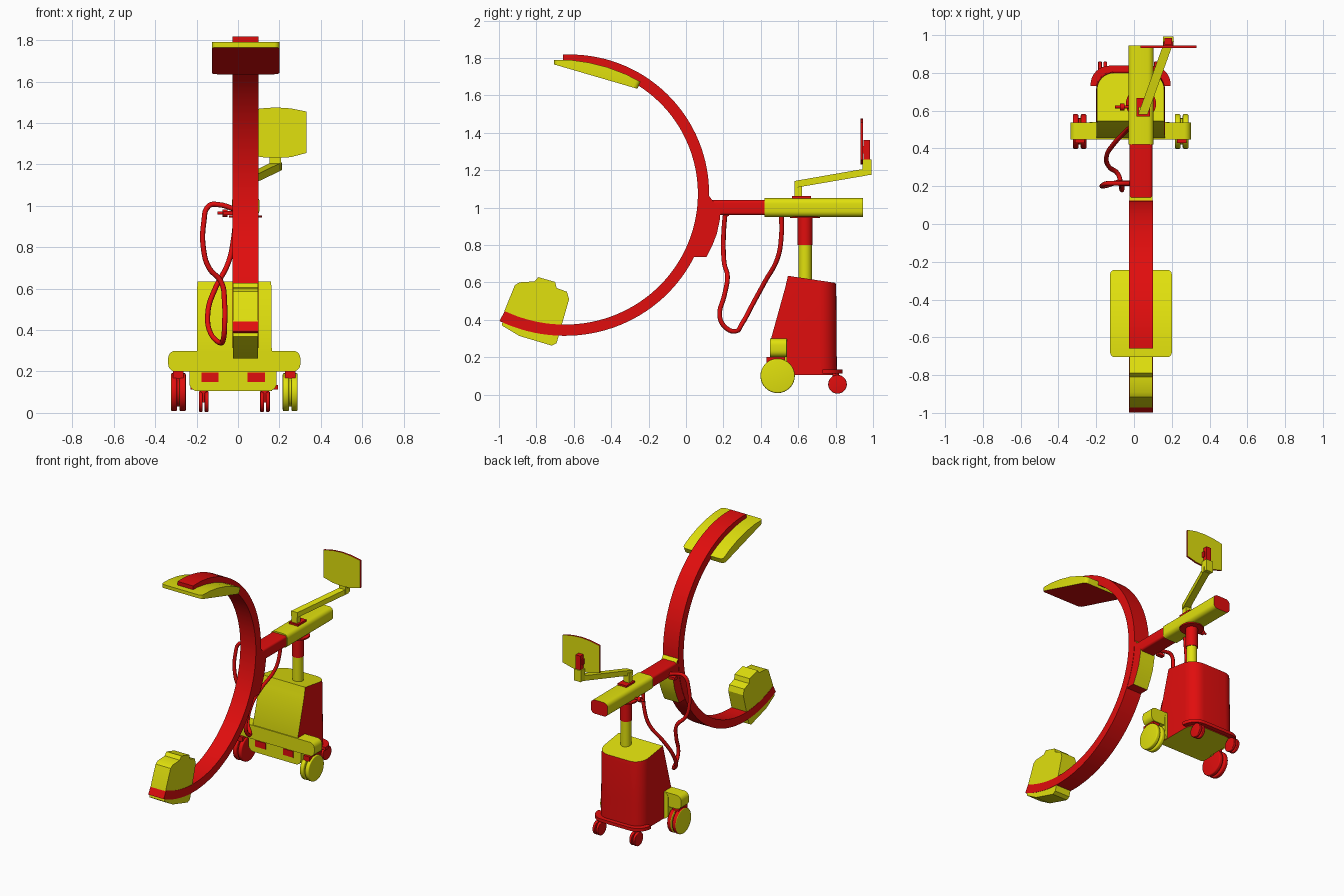
import bpy, bmesh
from math import sin, cos, pi, radians
from mathutils import Vector

cube = bpy.data.objects.get("Cube")
if cube:
    bpy.data.objects.remove(cube, do_unlink=True)


def material(name, colour):
    m = bpy.data.materials.new(name)
    m.use_nodes = True
    m.diffuse_color = colour
    m.node_tree.nodes["Principled BSDF"].inputs["Base Color"].default_value = colour
    return m


MATS = [material("signal red", (0.75, 0.004, 0.004, 1)),
        material("bright yellow", (0.75, 0.75, 0.004, 1))]
RED, YELLOW = 0, 1
MID = 0.037          # centre line of arm and column
BASE = -0.018        # centre line of the trolley


def finish(name, bm, colour=RED, rule=None):
    """Colour faces (rule maps a normal to a colour), shade and link."""
    bmesh.ops.recalc_face_normals(bm, faces=bm.faces)
    bm.normal_update()
    for f in bm.faces:
        f.material_index = rule(f.normal) if rule else colour
        f.smooth = True
    me = bpy.data.meshes.new(name)
    bm.to_mesh(me)
    bm.free()
    for m in MATS:
        me.materials.append(m)
    me.set_sharp_from_angle(angle=radians(32))
    ob = bpy.data.objects.new(name, me)
    bpy.context.collection.objects.link(ob)
    return ob


def loft(rings):
    bm = bmesh.new()
    loops = [[bm.verts.new(p) for p in ring] for ring in rings]
    for a, b in zip(loops, loops[1:]):
        for i in range(len(a)):
            j = (i + 1) % len(a)
            bm.faces.new((a[i], a[j], b[j], b[i]))
    bm.faces.new(loops[0])
    bm.faces.new(loops[-1])
    return bm


def prism(name, axis, pts, a, b, colour=RED, rule=None, bevel=None, r=0.01, shear=0):
    """Extrude a 2D outline along an axis, optionally rounding chosen edges."""
    place = {"x": lambda t, u, v: (t + shear * u, u, v),
             "y": lambda t, u, v: (u, t, v),
             "z": lambda t, u, v: (u, v, t)}[axis]
    bm = loft([[place(t, *p) for p in pts] for t in (a, b)])
    if bevel:
        edges = [e for e in bm.edges if bevel(e)]
        bmesh.ops.bevel(bm, geom=edges, offset=r, segments=4, profile=0.5, affect="EDGES")
    return finish(name, bm, colour, rule)


def rounded(u0, u1, v0, v1, r, n=5):
    pts = []
    for k, (u, v) in enumerate([(u1 - r, v1 - r), (u0 + r, v1 - r),
                                (u0 + r, v0 + r), (u1 - r, v0 + r)]):
        for i in range(n + 1):
            t = (k + i / n) * pi / 2
            pts.append((u + r * cos(t), v + r * sin(t)))
    return pts


def box(name, x0, x1, y0, y1, z0, z1, colour=RED):
    return prism(name, "z", [(x0, y0), (x1, y0), (x1, y1), (x0, y1)], z0, z1, colour)


def circle(u, v, r, n=32):
    return [(u + r * cos(2 * pi * i / n), v + r * sin(2 * pi * i / n)) for i in range(n)]


def disc(name, x, y, z, r, w, colour=RED, rule=None):
    rim = lambda e: abs(e.verts[0].co.x - e.verts[1].co.x) < 1e-5
    return prism(name, "x", circle(y, z, r), x - w / 2, x + w / 2, colour, rule, rim, w * 0.25)


# Large C-shaped arm, opening a little towards its lower end
def arc_point(deg, inset):
    rad = 0.743 + 0.036 * ((93 - deg) / 212) ** 5 - inset
    return -0.62 + rad * cos(radians(deg)), 1.075 + rad * sin(radians(deg))


angles = [93 - 212 * i / 72 for i in range(73)]
outer = [arc_point(d, 0) for d in angles]
inner = [arc_point(d, 0.06) for d in reversed(angles)]
prism("c_arm", "x", outer + inner, MID - 0.0625, MID + 0.0625)

# Flat detector at the top of the arm, red underneath
detector = [(-0.705, 1.765), (-0.26, 1.635), (-0.243, 1.672), (-0.32, 1.712),
            (-0.42, 1.75), (-0.52, 1.775), (-0.61, 1.788), (-0.705, 1.79)]


def detector_corner(e):
    p, q = (v.co for v in e.verts)
    short = abs(p.x - q.x) < 1e-5
    ys = (p.y + q.y) / 2
    return short and (ys < -0.7 or ys > -0.255)


prism("detector", "x", detector, MID - 0.163, MID + 0.163, YELLOW,
      lambda n: RED if n.z < -0.7 else YELLOW, detector_corner, 0.024)

# Source housing at the lower end
housing = [(-0.97, 0.45), (-0.915, 0.585), (-0.89, 0.6), (-0.81, 0.605), (-0.79, 0.628),
           (-0.70, 0.602), (-0.692, 0.57), (-0.637, 0.55), (-0.625, 0.51),
           (-0.692, 0.275), (-0.718, 0.262), (-0.89, 0.313), (-0.985, 0.37)]
prism("source_housing", "x", housing, MID - 0.0605, MID + 0.0605, YELLOW)

# Carriage that holds the arm, with a yellow rear cover
carriage = [arc_point(d, 0.01) for d in range(-28, 1, 4)]
carriage = [(0.035, 0.735)] + carriage + [(0.185, 0.98), (0.18, 0.93), (0.165, 0.86),
                                        (0.142, 0.80), (0.11, 0.735)]
prism("carriage", "x", carriage, MID - 0.06, MID + 0.06,
      rule=lambda n: YELLOW if n.y > 0.5 else RED)

# Horizontal boom and its sleeve
prism("boom", "y", rounded(MID - 0.06, MID + 0.06, 0.96, 1.04, 0.015), 0.08, 0.45)
prism("boom_sleeve", "y", rounded(MID - 0.067, MID + 0.067, 0.95, 1.05, 0.03), 0.42, 0.945,
      rule=lambda n: RED if n.y > 0.9 else YELLOW)

# Lifting column
prism("column_collar", "z", circle(MID, 0.637, 0.08), 0.943, 0.953)
prism("column_upper", "z", circle(MID, 0.637, 0.04), 0.8, 0.95)
prism("column_lower", "z", circle(MID, 0.637, 0.036), 0.58, 0.8, YELLOW)


# Trolley body: straight front, rounded rear corners
def trolley_ring(front, half, back, zf, zb, r=0.09, n=8):
    pts = [(BASE - half, front), (BASE + half, front)]
    for k, side in enumerate((1, -1)):
        for i in range(n + 1):
            t = (k + i / n) * pi / 2
            pts.append((BASE + side * (half - r) + r * cos(t), back - r + r * sin(t)))
    return [(x, y, zf + (zb - zf) * (y - front) / (back - front)) for x, y in pts]


body = loft([trolley_ring(0.50, 0.182, 0.807, 0.105, 0.105),
             trolley_ring(0.455, 0.181, 0.805, 0.30, 0.30),
             trolley_ring(0.53, 0.18, 0.803, 0.57, 0.57),
             trolley_ring(0.545, 0.178, 0.80, 0.635, 0.597)])
finish("trolley_body", body,
       rule=lambda n: YELLOW if n.y < -0.7 or abs(n.z) > 0.6 else RED)
finish("rear_bumper", loft([trolley_ring(0.73, 0.212, 0.838, z, z, 0.1) for z in (0.112, 0.135)]))

# Front plate, wheel beam and vents
prism("front_plate", "y", rounded(-0.235, 0.187, 0.105, 0.3, 0.04), 0.456, 0.54, YELLOW)
prism("wheel_beam", "y", rounded(-0.337, 0.301, 0.2, 0.3, 0.035), 0.448, 0.538, YELLOW)
for side, x in (("right", -0.135), ("left", 0.088)):
    box(side + "_vent", x - 0.042, x + 0.042, 0.45, 0.457, 0.15, 0.195)

# Front twin wheels and rear casters
for side, s, colour in (("right", -1, RED), ("left", 1, YELLOW)):
    x = BASE + s * 0.27
    cap = lambda n, s=s, c=colour: YELLOW if n.x * s > 0.8 else c
    for d in (-0.021, 0.021):
        disc(side + "_front_wheel", x + d, 0.49, 0.1, 0.092, 0.03, rule=cap)
    disc(side + "_wheel_hub", x, 0.49, 0.1, 0.07, 0.03, colour)
    box(side + "_wheel_fork", x - 0.025, x + 0.025, 0.43, 0.53, 0.165, 0.202)
    x = BASE + s * 0.148
    for d in (-0.014, 0.014):
        disc(side + "_rear_caster", x + d, 0.81, 0.055, 0.05, 0.019)
    prism(side + "_caster_stem", "z", circle(x, 0.8, 0.017, 16), 0.05, 0.13)

# Monitor stand on the sleeve
box("monitor_foot", 0.012, 0.084, 0.568, 0.668, 1.045, 1.062)
box("monitor_post", 0.025, 0.07, 0.58, 0.62, 1.055, 1.13, YELLOW)
prism("monitor_arm", "x", [(0.58, 1.105), (0.97, 1.172), (0.97, 1.21), (0.58, 1.142)],
      -0.187, -0.137, YELLOW, shear=0.36)
box("monitor_riser", 0.153, 0.208, 0.943, 0.992, 1.175, 1.258, YELLOW)
box("monitor_bracket", 0.162, 0.2, 0.95, 0.985, 1.25, 1.36)
box("monitor_mount", 0.155, 0.207, 0.94, 0.965, 1.29, 1.33)
screen = [(0.035, 1.255), (0.11, 1.235), (0.183, 1.23), (0.256, 1.235), (0.331, 1.255),
          (0.331, 1.455), (0.256, 1.47), (0.183, 1.475), (0.11, 1.47), (0.035, 1.455)]
prism("monitor_screen", "y", screen, 0.933, 0.946,
      rule=lambda n: YELLOW if abs(n.y) > 0.8 else RED)

# Hanging cable
path = [(-0.01, 0.51, 0.96), (-0.02, 0.51, 0.85), (-0.045, 0.49, 0.73), (-0.11, 0.42, 0.6),
        (-0.145, 0.36, 0.49), (-0.13, 0.3, 0.38), (-0.085, 0.265, 0.338), (-0.07, 0.21, 0.36),
        (-0.065, 0.18, 0.42), (-0.065, 0.205, 0.53), (-0.08, 0.222, 0.63), (-0.14, 0.205, 0.7),
        (-0.165, 0.2, 0.78), (-0.165, 0.205, 0.92), (-0.14, 0.215, 1.0), (-0.09, 0.215, 1.005),
        (-0.02, 0.215, 0.985)]
curve = bpy.data.curves.new("cable", "CURVE")
curve.dimensions = "3D"
curve.bevel_depth = 0.0125
curve.bevel_resolution = 2
curve.resolution_u = 5
curve.use_fill_caps = True
spline = curve.splines.new("BEZIER")
spline.bezier_points.add(len(path) - 1)
for bp, p in zip(spline.bezier_points, path):
    bp.co = p
    bp.handle_left_type = bp.handle_right_type = "AUTO"
curve.materials.append(MATS[RED])
bpy.context.collection.objects.link(bpy.data.objects.new("cable", curve))

# Brake lever and cable clip beside the boom
prism("brake_lever", "x", circle(0.62, 0.965, 0.008, 12), -0.1, 0.0)
prism("brake_knob", "x", circle(0.62, 0.965, 0.018, 16), -0.075, -0.05)
box("cable_clip", -0.07, -0.02, 0.2, 0.23, 0.955, 0.975)
